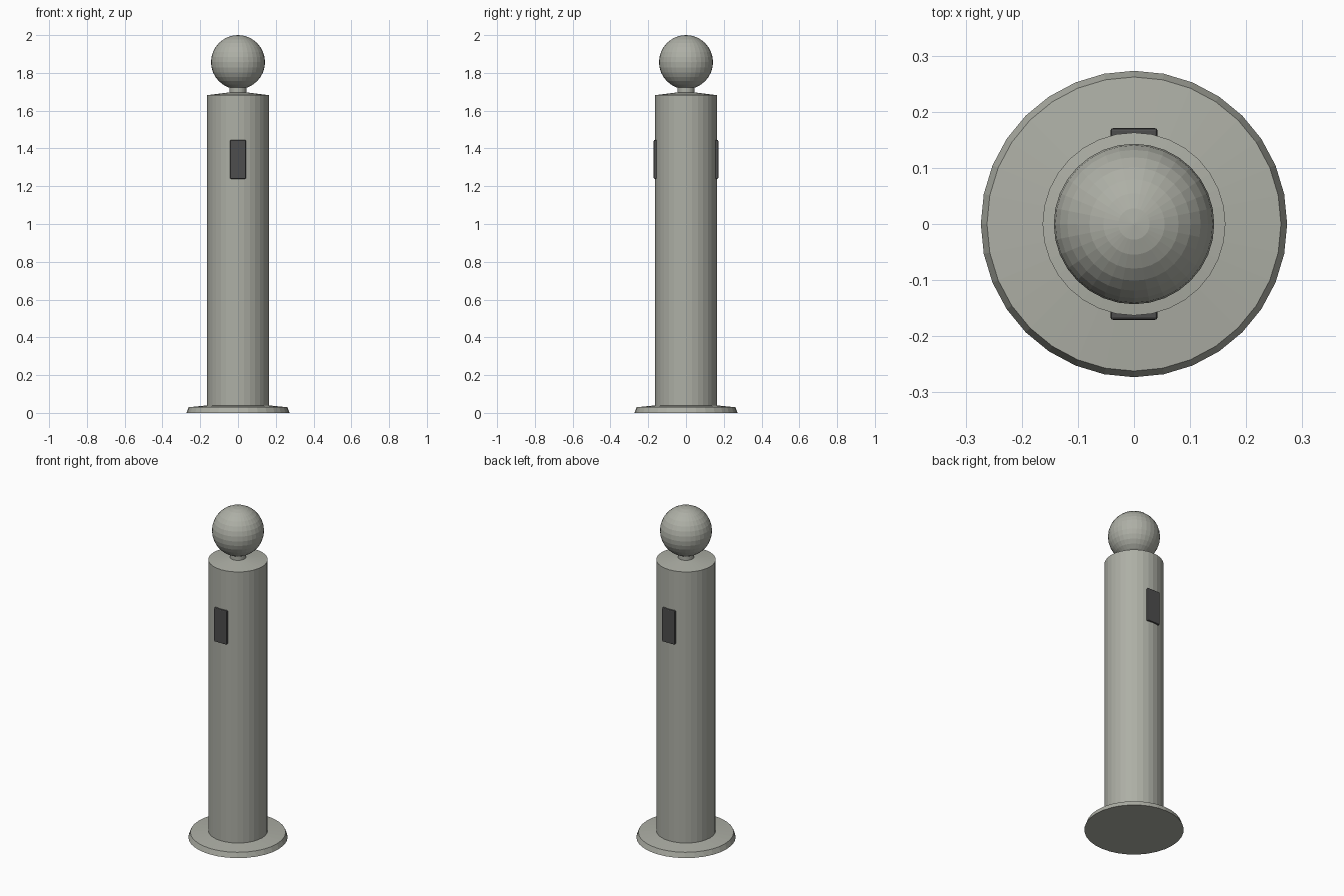
import bpy, bmesh, math

if "Cube" in bpy.data.objects:
    bpy.data.objects.remove(bpy.data.objects["Cube"], do_unlink=True)


def make_material(name, colour):
    mat = bpy.data.materials.new(name)
    mat.use_nodes = True
    mat.diffuse_color = (*colour, 1)
    mat.node_tree.nodes["Principled BSDF"].inputs["Base Color"].default_value = (*colour, 1)
    return mat


STONE = make_material("warm grey", (0.42, 0.43, 0.38))
DARK = make_material("dark grey", (0.075, 0.075, 0.075))


def finish(name, bm, mat):
    bmesh.ops.recalc_face_normals(bm, faces=bm.faces)
    mesh = bpy.data.meshes.new(name)
    bm.to_mesh(mesh)
    bm.free()
    mesh.materials.append(mat)
    obj = bpy.data.objects.new(name, mesh)
    bpy.context.collection.objects.link(obj)
    return obj


def lathe(name, profile, mat, sides=32):
    """Revolve a closed (radius, height) profile that starts and ends on the axis."""
    bm = bmesh.new()
    verts = [bm.verts.new((r, 0, z)) for r, z in profile]
    edges = [bm.edges.new(pair) for pair in zip(verts, verts[1:])]
    bmesh.ops.spin(bm, geom=verts + edges, cent=(0, 0, 0), axis=(0, 0, 1),
                   angle=math.tau, steps=sides, use_merge=True)
    bmesh.ops.remove_doubles(bm, verts=bm.verts, dist=1e-5)
    return finish(name, bm, mat)


# Flared foot, column with a gently sloped cap, and neck
lathe("base_plate", [(0, 0), (0.273, 0), (0.262, 0.03), (0.16, 0.04), (0, 0.04)], STONE)
lathe("column", [(0, 0.03), (0.163, 0.03), (0.163, 1.682), (0.045, 1.697), (0, 1.697)], STONE)
lathe("neck", [(0, 1.69), (0.045, 1.69), (0.045, 1.74), (0, 1.74)], STONE)

# Ball finial
ball = bmesh.new()
bmesh.ops.create_uvsphere(ball, u_segments=32, v_segments=16, radius=0.143)
bmesh.ops.translate(ball, verts=ball.verts, vec=(0, 0, 1.857))
finish("ball_finial", ball, STONE)

# Dark panels on the front and back of the column
for name, side in (("front_panel", -1), ("back_panel", 1)):
    bm = bmesh.new()
    bmesh.ops.create_cube(bm, size=1)
    bmesh.ops.scale(bm, verts=bm.verts, vec=(0.084, 0.03, 0.205))
    bmesh.ops.translate(bm, verts=bm.verts, vec=(0, side * 0.156, 1.342))
    panel = finish(name, bm, DARK)
    bevel = panel.modifiers.new("soft_edges", "BEVEL")
    bevel.width = 0.005
    bevel.segments = 2
